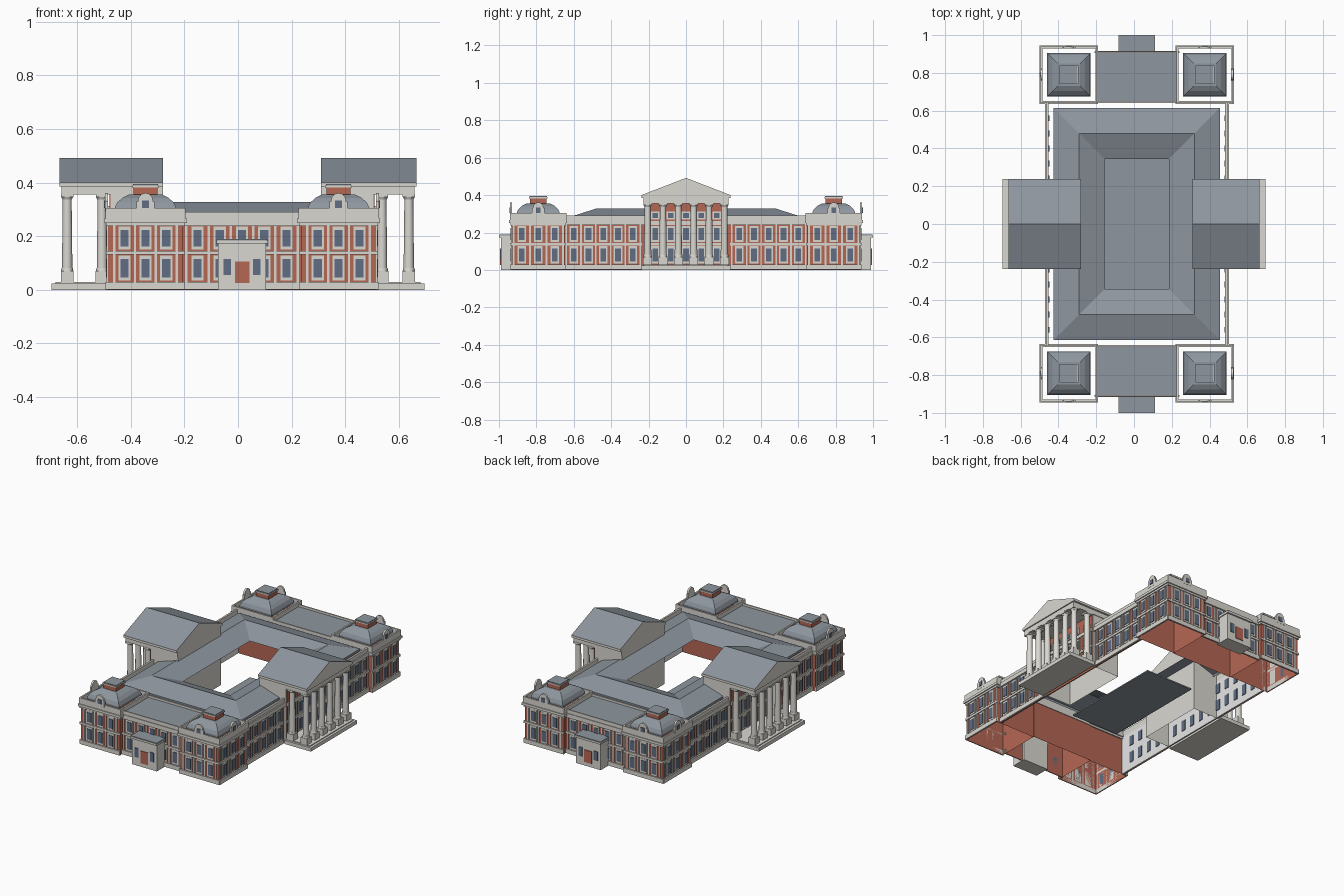
import bpy, bmesh, math
from mathutils import Matrix

cube = bpy.data.objects.get("Cube")
if cube:
    bpy.data.objects.remove(cube, do_unlink=True)

COLOURS = {"brick": (0.46, 0.135, 0.088), "cream_stone": (0.70, 0.685, 0.64),
           "slate_roof": (0.27, 0.305, 0.345), "window_glass": (0.115, 0.155, 0.23),
           "white_lining": (1.0, 1.0, 1.0)}
MATS = []
for name, rgb in COLOURS.items():
    m = bpy.data.materials.new(name)
    m.use_nodes = True
    m.diffuse_color = (*rgb, 1)
    m.node_tree.nodes["Principled BSDF"].inputs["Base Color"].default_value = (*rgb, 1)
    MATS.append(m)
BRICK, STONE, SLATE, GLASS, WHITE = range(5)
CX = 0.015          # axis of the main block
SIDES = (-1, 1)


class Part:
    """One named object collected from simple solids."""
    def __init__(self, name):
        self.name, self.bm = name, bmesh.new()

    def box(self, xs, ys, zs, mat):
        size = Matrix.Diagonal((*(abs(r[1] - r[0]) for r in (xs, ys, zs)), 1))
        mid = Matrix.Translation([sum(r) / 2 for r in (xs, ys, zs)])
        v = bmesh.ops.create_cube(self.bm, size=1, matrix=mid @ size)["verts"]
        self.paint(v, mat)

    def paint(self, verts, mat):
        for f in {f for v in verts for f in v.link_faces}:
            f.material_index = mat

    def plate(self, axis, plane, sign, u, w, zs, d, mat):
        # thin plate on a wall whose normal is sign * axis
        depth, width = (plane, plane + sign * d), (u - w / 2, u + w / 2)
        if axis == "x":
            self.box(depth, width, zs, mat)
        else:
            self.box(width, depth, zs, mat)

    def frame(self, cx, cy, hx, hy, zs, d, mat):
        # rectangular band of thickness d around the outside of a block
        for e in SIDES:
            self.box((cx + e * hx, cx + e * (hx + d)), (cy - hy - d, cy + hy + d), zs, mat)
            self.box((cx - hx, cx + hx), (cy + e * hy, cy + e * (hy + d)), zs, mat)

    def cylinder(self, centre, r1, r2, h, mat, sides=12, axis="z"):
        rot = {"z": Matrix(), "x": Matrix.Rotation(math.pi / 2, 4, "Y"),
               "y": Matrix.Rotation(math.pi / 2, 4, "X")}[axis]
        v = bmesh.ops.create_cone(self.bm, cap_ends=True, segments=sides, radius1=r1, radius2=r2,
                                  depth=h, matrix=Matrix.Translation(centre) @ rot)["verts"]
        self.paint(v, mat)

    def loft(self, cx, cy, rings, mat, cap=False):
        # stacked rectangles (half x, half y, z) joined by faces, open below
        loops = [[self.bm.verts.new((cx + sx * hx, cy + sy * hy, z))
                  for sx, sy in ((-1, -1), (1, -1), (1, 1), (-1, 1))] for hx, hy, z in rings]
        for a, b in zip(loops, loops[1:]):
            for i in range(4):
                j = (i + 1) % 4
                self.bm.faces.new((a[i], a[j], b[j], b[i])).material_index = mat
        if cap:
            self.bm.faces.new(loops[-1]).material_index = mat

    def done(self):
        me = bpy.data.meshes.new(self.name)
        self.bm.to_mesh(me)
        self.bm.free()
        for m in MATS:
            me.materials.append(m)
        ob = bpy.data.objects.new(self.name, me)
        bpy.context.collection.objects.link(ob)
        return ob


def facade(p, axis, plane, sign, centre, count, pitch, width):
    """Two storeys of framed windows, slim pilasters, plinth and belt course."""
    for i in range(count + 1):
        u = centre + (i - count / 2) * pitch
        p.plate(axis, plane, sign, u, 0.009, (0.02, 0.24), 0.005, STONE)
        if i == count:
            break
        u += pitch / 2
        for z0, z1 in ((0.035, 0.128), (0.15, 0.236)):
            p.plate(axis, plane, sign, u, 0.046, (z0, z1), 0.005, STONE)
            p.plate(axis, plane, sign, u, 0.031, (z0 + 0.011, z1 - 0.013), 0.008, GLASS)
    p.plate(axis, plane, sign, centre, width + 0.01, (0.002, 0.03), 0.009, STONE)
    p.plate(axis, plane, sign, centre, width + 0.01, (0.131, 0.145), 0.008, STONE)


def name_of(s, t=None):
    side = "left" if s > 0 else "right"
    return side if t is None else ("front_" if t < 0 else "back_") + side


# Corner pavilions: open shells with parapet, domed mansard, cupola and dormers
for s in SIDES:
    for t in SIDES:
        xc, yc, h = CX + s * 0.36, t * 0.79, 0.14
        p = Part("pavilion_" + name_of(s, t))
        p.loft(xc, yc, [(h, h, 0), (h, h, 0.25)], BRICK)
        facade(p, "y", yc + t * h, t, xc, 3, 0.078, 2 * h)
        facade(p, "x", xc + s * h, s, yc, 3, 0.088, 2 * h)
        p.frame(xc, yc, h, h, (0.238, 0.25), 0.008, STONE)
        p.frame(xc, yc, h, h, (0.25, 0.266), 0.015, STONE)
        p.frame(xc, yc, h, h, (0.266, 0.305), 0.01, STONE)
        p.done()

        d = Part("mansard_" + name_of(s, t))
        d.loft(xc, yc, [(.116, .116, .29), (.116, .116, .303), (.106, .106, .325),
                        (.086, .086, .343), (.06, .06, .356)], SLATE, True)
        d.box((xc - .045, xc + .045), (yc - .045, yc + .045), (0.35, 0.384), BRICK)
        d.box((xc - .05, xc + .05), (yc - .05, yc + .05), (0.382, 0.39), STONE)
        d.box((xc - .046, xc + .046), (yc - .046, yc + .046), (0.389, 0.395), SLATE)
        d.done()

        w = Part("dormers_" + name_of(s, t))
        yf, xf = yc + t * (h + .005), xc + s * (h + .005)
        w.box((xc - .034, xc + .034), (yf - .006, yf + .006), (0.29, 0.33), STONE)
        w.cylinder((xc, yf, 0.333), .028, .028, .012, STONE, 16, "y")
        w.plate("y", yf + t * .006, t, xc, .026, (0.305, 0.333), .004, GLASS)
        w.box((xf - .006, xf + .006), (yc - .034, yc + .034), (0.29, 0.33), STONE)
        w.cylinder((xf, yc, 0.333), .028, .028, .012, STONE, 16, "x")
        w.plate("x", xf + s * .006, s, yc, .026, (0.305, 0.333), .004, GLASS)
        w.done()

# Front and back central ranges, each with an entrance porch
for t in SIDES:
    end = "front" if t < 0 else "back"
    p = Part(end + "_range")
    hx, yo, yi = 0.22, t * 0.905, t * 0.645
    p.loft(CX, t * 0.775, [(hx, 0.13, 0), (hx, 0.13, 0.262)], BRICK)
    facade(p, "y", yo, t, CX, 5, 0.083, 2 * hx)
    p.box((CX - hx, CX + hx), (yo, yo + t * .012), (0.238, 0.266), STONE)
    p.box((CX - hx, CX + hx), (yo, yo + t * .008), (0.266, 0.29), STONE)
    p.box((CX - hx, CX + hx), (yi - t * .004, yi + t * .006), (0.24, 0.29), STONE)
    p.box((CX - hx, CX + hx), (yi + t * .006, yo), (0.268, 0.276), SLATE)
    p.done()
    q = Part(end + "_porch")
    q.box((CX - .09, CX + .09), (t * 0.89, t * 0.99), (0, 0.172), STONE)
    q.box((CX - .096, CX + .096), (t * 0.89, t * 1.0), (0.172, 0.184), STONE)
    q.box((CX - .094, CX + .094), (t * 0.89, t * 0.998), (0.183, 0.189), SLATE)
    q.plate("y", t * 0.99, t, CX, .054, (0.025, 0.105), .004, BRICK)
    for e in SIDES:
        q.plate("y", t * 0.99, t, CX + e * .055, .027, (0.055, 0.115), .004, GLASS)
    q.done()

# Long side wings: thin walls, pale and plain on the court side
for s in SIDES:
    xo = CX + s * 0.475
    xi = xo - s * 0.008
    p = Part("wing_" + name_of(s))
    p.plate("x", xo, -s, 0, 1.3, (0, 0.25), .004, BRICK)
    p.plate("x", xo - s * .004, -s, 0, 1.3, (0, 0.25), .004, WHITE)
    p.box((xi, xo + s * .012), (-0.65, 0.65), (0.24, 0.266), STONE)
    p.box((xi, xo + s * .004), (-0.65, 0.65), (0.266, 0.29), STONE)
    for t in SIDES:
        facade(p, "x", xo, s, t * 0.4425, 5, 0.079, 0.405)
    for i in range(15):
        for zs in ((0.046, 0.115), (0.161, 0.223)):
            p.plate("x", xi, -s, (i - 7) * 0.08, .031, zs, .004, GLASS)
    p.done()

# Ridged roof running round the court, and the court floor
roof = Part("ring_roof")
roof.loft(CX, 0, [(.44, .615, .27), (.44, .615, .285), (.305, .48, .328),
                  (.17, .345, .275)], SLATE)
roof.done()
court = Part("court_floor")
court.box((CX - .17, CX + .17), (-.345, .345), (0.03, 0.038), SLATE)
court.done()

# Side porticos
for s in SIDES:
    p = Part("portico_" + name_of(s))
    inner, wall, outer = CX + s * 0.295, CX + s * 0.49, s * 0.665
    p.loft((inner + wall) / 2, 0, [(.0975, .222, 0), (.0975, .222, .36)], STONE)
    p.plate("x", wall, s, 0, 0.44, (0.03, 0.355), .004, BRICK)
    wp = wall + s * .004
    facade(p, "x", wp, s, 0, 5, 0.082, 0.44)
    p.plate("x", wp, s, 0, 0.44, (0.24, 0.262), .008, STONE)
    for i in range(5):
        u = (i - 2) * 0.082
        p.plate("x", wp, s, u, .046, (0.27, 0.312), .005, STONE)
        p.plate("x", wp, s, u, .03, (0.278, 0.305), .008, GLASS)
    # floor slab and steps
    p.box((wall, s * 0.68), (-0.225, 0.225), (0.015, 0.03), STONE)
    p.box((wall, s * 0.695), (-0.238, 0.238), (0, 0.024), STONE)
    # entablature
    p.box((inner, s * 0.658), (-0.226, 0.226), (0.355, 0.385), STONE)
    p.box((inner, outer), (-0.238, 0.238), (0.385, 0.4), STONE)
    p.done()

    # gabled roof with stone pediment ends
    g = Part("pediment_roof_" + name_of(s))
    a, b = [[g.bm.verts.new((x, y, z)) for y, z in ((-.238, .4), (.238, .4), (0, .492))]
            for x in (inner, outer)]
    g.bm.faces.new(a)
    g.bm.faces.new(b)
    for i in range(3):
        j = (i + 1) % 3
        g.bm.faces.new((a[i], a[j], b[j], b[i]))
    bmesh.ops.recalc_face_normals(g.bm, faces=g.bm.faces)
    for f in g.bm.faces:
        f.material_index = SLATE if f.normal.z > 0.1 else STONE
    g.done()

    # columns: six across the front and one returning at each end
    c = Part("columns_" + name_of(s))
    spots = [(s * 0.637, (i - 2.5) * 0.082) for i in range(6)]
    spots += [(CX + s * 0.522, t * 0.205) for t in SIDES]
    for x, y in spots:
        c.box((x - .024, x + .024), (y - .024, y + .024), (0.028, 0.07), STONE)
        c.cylinder((x, y, 0.076), .023, .021, .012, STONE)
        c.cylinder((x, y, 0.21), .0195, .0165, .26, STONE)
        c.cylinder((x, y, 0.342), .017, .023, .012, STONE)
        c.box((x - .023, x + .023), (y - .023, y + .023), (0.346, 0.357), STONE)
    ob = c.done()
    bpy.ops.object.select_all(action="DESELECT")
    ob.select_set(True)
    bpy.context.view_layer.objects.active = ob
    bpy.ops.object.shade_smooth_by_angle(angle=math.radians(40))
